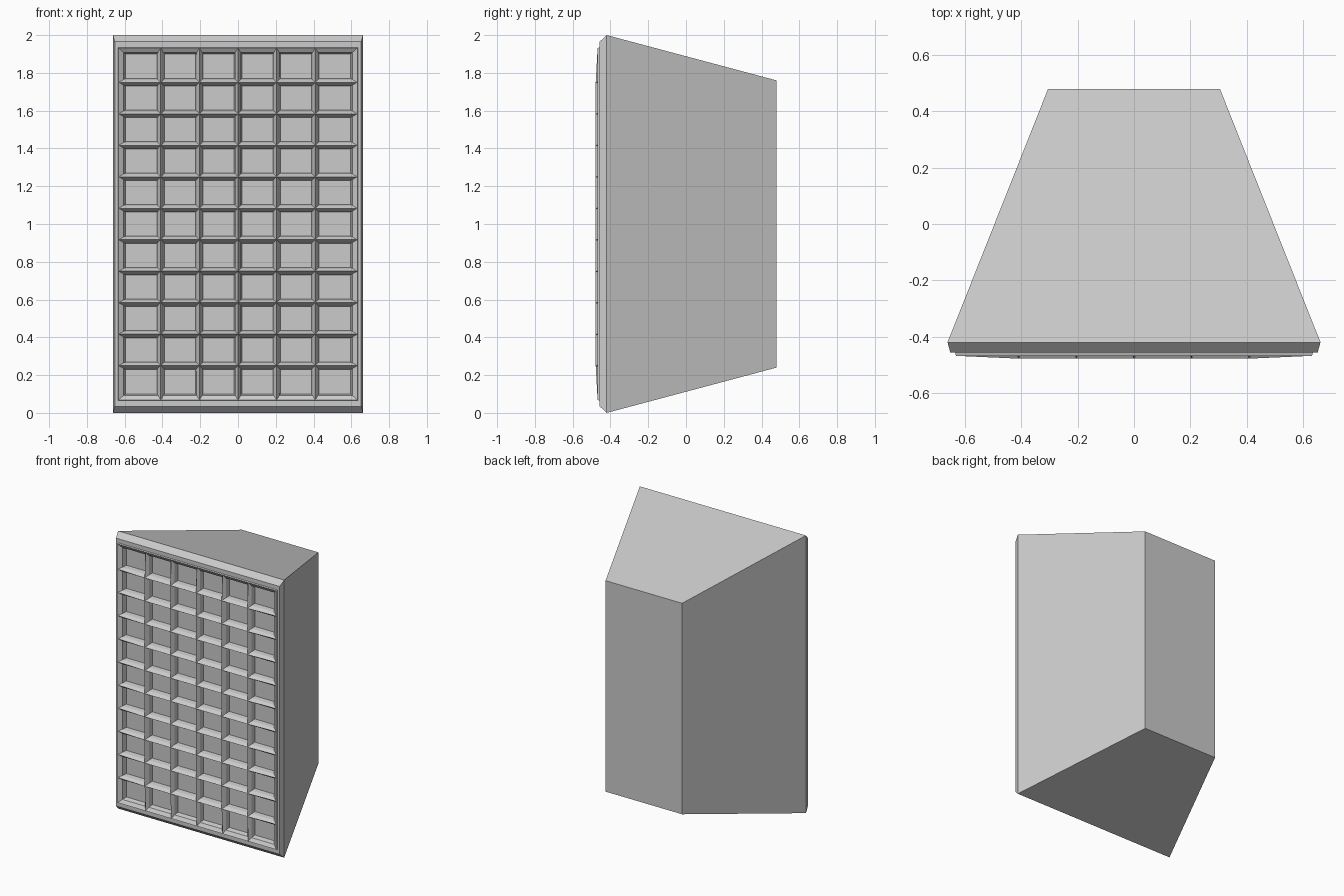
import bpy, bmesh

if "Cube" in bpy.data.objects:
    bpy.data.objects.remove(bpy.data.objects["Cube"])


def make_object(name, bm):
    bmesh.ops.remove_doubles(bm, verts=bm.verts, dist=0.0001)
    bmesh.ops.recalc_face_normals(bm, faces=bm.faces)
    mesh = bpy.data.meshes.new(name)
    bm.to_mesh(mesh)
    bm.free()
    obj = bpy.data.objects.new(name, mesh)
    bpy.context.collection.objects.link(obj)
    return obj


def rect(bm, x0, x1, z0, z1, ys):
    """Rectangle of vertices facing the front; ys is one depth or four."""
    if not isinstance(ys, (list, tuple)):
        ys = [ys] * 4
    corners = [(x0, z0), (x1, z0), (x1, z1), (x0, z1)]
    return [bm.verts.new((x, y, z)) for (x, z), y in zip(corners, ys)]


def bridge(bm, a, b):
    for i in range(4):
        j = (i + 1) % 4
        bm.faces.new((a[i], a[j], b[j], b[i]))


bm = bmesh.new()

# Tapered housing, bevelled front rim and raised lip, as (half width, bottom z, y)
sections = [(0.305, 0.24, 0.48), (0.662, 0.0, -0.42), (0.652, 0.035, -0.457),
            (0.635, 0.065, -0.457), (0.632, 0.068, -0.468)]
rings = [rect(bm, -w, w, z, 2 - z, y) for w, z, y in sections]
bm.faces.new(rings[0])
for a, b in zip(rings[:-1], rings[1:]):
    bridge(bm, a, b)
make_object("tapered_housing", bm)

# Grille: 6 x 11 sunken cells separated by sharp ridges
LIP, RIDGE, MID, FLOOR = -0.468, -0.478, -0.452, -0.42
xs = [-0.632] + [0.2045 * i for i in range(-2, 3)] + [0.632]
zs = [0.068] + [1 + 0.1667 * (i - 4.5) for i in range(10)] + [1.932]

bm = bmesh.new()
for i in range(6):
    for k in range(11):
        def depth(a, b):
            return LIP if a in (0, 6) or b in (0, 11) else RIDGE

        ridge_y = [depth(i, k), depth(i + 1, k), depth(i + 1, k + 1), depth(i, k + 1)]
        x0, x1, z0, z1 = xs[i], xs[i + 1], zs[k], zs[k + 1]
        # walls beside the outer frame are wider than those beside ridges
        left, right = (0.036 if i == 0 else 0.02), (0.036 if i == 5 else 0.02)
        low, high = (0.033 if k == 0 else 0.02), (0.033 if k == 10 else 0.02)
        loops = [rect(bm, x0, x1, z0, z1, ridge_y)]
        for f, y in ((0.75, MID), (1.0, FLOOR)):
            loops.append(rect(bm, x0 + left * f, x1 - right * f,
                              z0 + low * f, z1 - high * f, y))
        bridge(bm, loops[0], loops[1])
        bridge(bm, loops[1], loops[2])
        bm.faces.new(loops[2])
grille = make_object("front_grille", bm)

# Make the open grille face forward
if sum(p.normal.y * p.area for p in grille.data.polygons) > 0:
    grille.data.flip_normals()
